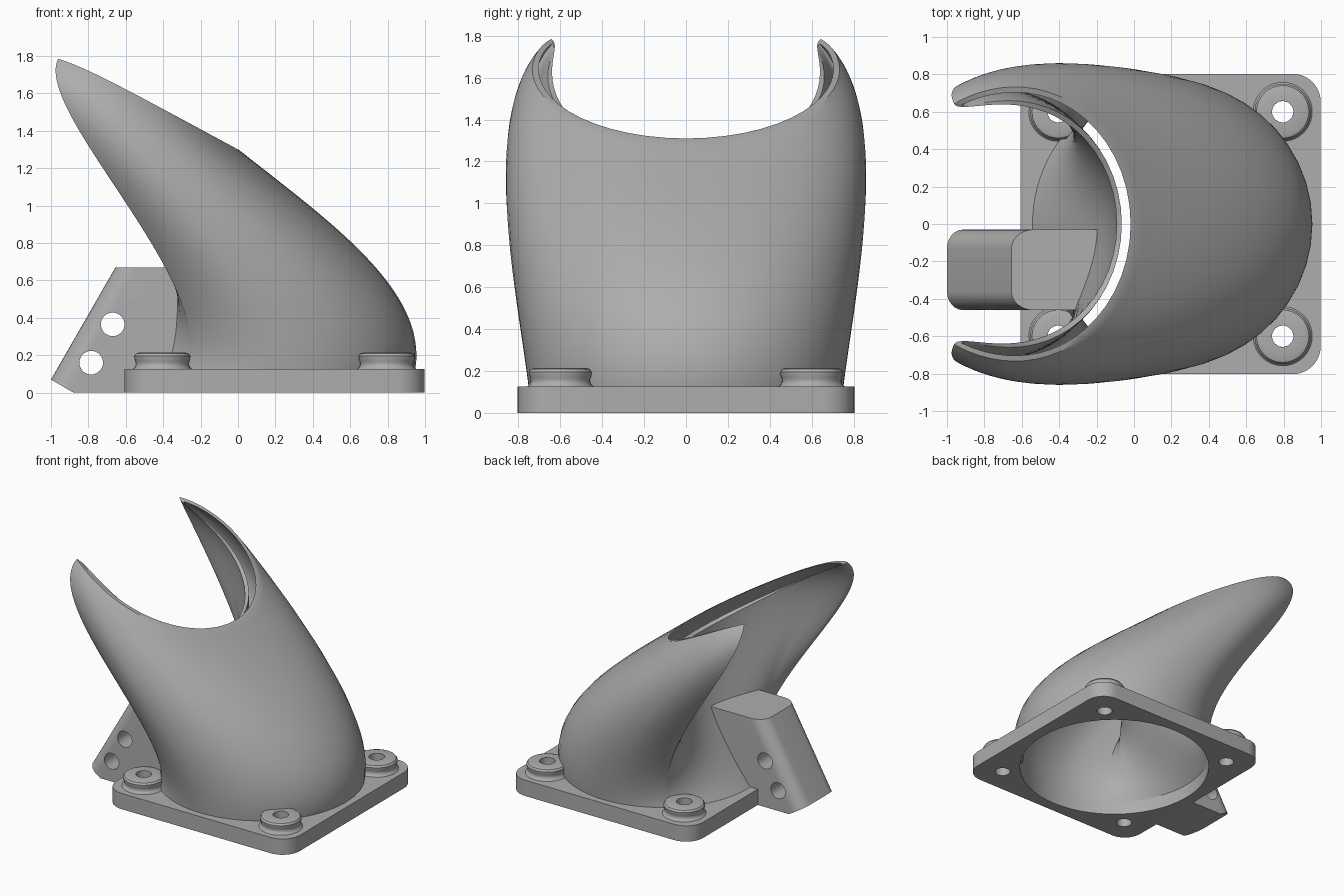
import bpy, bmesh
from math import sin, cos, pi, radians, sqrt
from mathutils import Vector

if "Cube" in bpy.data.objects:
    bpy.data.objects.remove(bpy.data.objects["Cube"], do_unlink=True)

GREY = (0.42, 0.42, 0.42, 1)
mat = bpy.data.materials.new("grey_plastic")
mat.use_nodes = True
mat.diffuse_color = GREY
mat.node_tree.nodes["Principled BSDF"].inputs["Base Color"].default_value = GREY

CX = 0.195          # centre of the base
PLATE_TOP = 0.125
SEG = 48            # steps along each side of the crescent
ROWS = 40


def finish(name, bm):
    bmesh.ops.recalc_face_normals(bm, faces=bm.faces)
    me = bpy.data.meshes.new(name)
    bm.to_mesh(me)
    bm.free()
    ob = bpy.data.objects.new(name, me)
    bpy.context.collection.objects.link(ob)
    me.materials.append(mat)
    return ob


def activate(ob):
    bpy.ops.object.select_all(action='DESELECT')
    ob.select_set(True)
    bpy.context.view_layer.objects.active = ob


def cut(ob, cutter):
    activate(ob)
    m = ob.modifiers.new("cut", 'BOOLEAN')
    m.operation = 'DIFFERENCE'
    m.solver = 'EXACT'
    m.object = cutter
    bpy.ops.object.modifier_apply(modifier=m.name)


def smooth(ob):
    activate(ob)
    bpy.ops.object.shade_smooth_by_angle(angle=radians(32))


def prism(name, points, direction):
    """Extrude a closed flat outline."""
    bm = bmesh.new()
    face = bm.faces.new([bm.verts.new(p) for p in points])
    ext = bmesh.ops.extrude_face_region(bm, geom=[face])
    bmesh.ops.translate(bm, vec=direction,
                        verts=[v for v in ext["geom"] if isinstance(v, bmesh.types.BMVert)])
    return finish(name, bm)


def drill(centre, radius, axis):
    """Round cutter along y or z."""
    pts = []
    for i in range(32):
        a, b = radius * cos(i * pi / 16), radius * sin(i * pi / 16)
        pts.append(Vector(centre) + Vector((a, b, 0) if axis == 'z' else (a, 0, b)))
    return prism("drill", pts, (0, 0, 1) if axis == 'z' else (0, 1, 0))


# Duct surface: each strand is a Bezier from the base circle to the crescent mouth
def strand(u, outer, base_r, mouth_r, width, sweep):
    theta = radians(130 * u) if outer else radians((180 - 50 * abs(u)) * (1 if u >= 0 else -1))
    phi = radians(sweep * u)
    ct, st, c, s = cos(theta), sin(theta), cos(phi), sin(phi)
    taper = 0 if outer else sqrt(max(0, 1 - u ** 4))
    r = mouth_r - width * taper
    p0 = Vector((CX + base_r * ct, base_r * st, PLATE_TOP - 0.015))
    # the inner lip sits a little lower than the outer lip; the tips are rounded down
    lip = 1.3 - 0.54 * (-0.62 + 0.86 * mouth_r * c) - 0.07 * taper - 0.035 * u ** 8
    p3 = Vector((-0.62 + 0.86 * r * c, r * s * (1 + 0.05 * u ** 8), lip))
    p1 = p0 + Vector((ct * (0.085 if ct > 0 else -0.36), 0.05 * st, 0.43))
    lean = 0.26 if c < 0 else (0.48 if outer else 0)
    bulge = 0.21 + 0.13 * u ** 4
    p2 = p3 + Vector((lean * c, bulge * s * (1 if outer else u * u), -0.38 + 0.06 * (1 - c)))
    line = []
    for i in range(ROWS + 1):
        t = i / ROWS
        k = 1 - t
        line.append(k ** 3 * p0 + 3 * k * k * t * p1 + 3 * k * t * t * p2 + t ** 3 * p3)
    return line


def loft(*dims):
    steps = [sin(pi / 2 * (2 * i / SEG - 1)) for i in range(SEG)]
    strands = [strand(u, True, *dims) for u in steps]
    strands += [strand(-u, False, *dims) for u in steps]
    return [list(row) for row in zip(*strands)]


def skin(bm, rows):
    for a, b in zip(rows, rows[1:]):
        for i in range(len(a)):
            j = (i + 1) % len(a)
            bm.faces.new((a[i], a[j], b[j], b[i]))


outside = loft(0.75, 0.73, 0.116, 123)
inside = loft(0.715, 0.70, 0.055, 120)

# Duct shell: up the outside, over the lip, down the inside
bm = bmesh.new()
rings = [[bm.verts.new(p) for p in row] for row in outside + inside[::-1]]
skin(bm, rings + rings[:1])
duct = finish("duct_shell", bm)

# Solid of the air passage, used to open the other parts
bm = bmesh.new()
start = [Vector((p.x, p.y, -0.05)) for p in inside[0]]
rings = [[bm.verts.new(p) for p in row] for row in [start] + inside]
skin(bm, rings)
bm.faces.new(rings[0])
bm.faces.new(rings[-1])
passage = finish("passage_cutter", bm)
passage.hide_render = True

# Base plate with rounded corners
HALF, ROUND = 0.803, 0.15
outline = []
for q in range(4):
    mid = q * pi / 2 + pi / 4
    kx, ky = (1 if cos(mid) > 0 else -1), (1 if sin(mid) > 0 else -1)
    for i in range(11):
        a = q * pi / 2 + i * pi / 20
        outline.append((CX + kx * (HALF - ROUND) + ROUND * cos(a),
                        ky * (HALF - ROUND) + ROUND * sin(a), 0))
plate = prism("base_plate", outline, (0, 0, PLATE_TOP))
cut(plate, passage)

# Screw bosses, turned from a profile
PROFILE = [(0.057, 0.11), (0.057, 0.215), (0.12, 0.215), (0.14, 0.209), (0.15, 0.195),
           (0.149, 0.18), (0.143, 0.165), (0.141, 0.15), (0.146, 0.137), (0.158, 0.125), (0.158, 0.11)]
bosses = []
for sx, side in ((-1, "right"), (1, "left")):
    for sy, end in ((-1, "front"), (1, "back")):
        x, y = CX + 0.6 * sx, 0.6 * sy
        hole = drill((x, y, -0.5), 0.057, 'z')
        cut(plate, hole)
        bpy.data.objects.remove(hole, do_unlink=True)
        bm = bmesh.new()
        rings = [[bm.verts.new((x + r * cos(k * pi / 20), y + r * sin(k * pi / 20), z))
                  for k in range(40)] for r, z in PROFILE]
        skin(bm, rings + rings[:1])
        boss = finish(f"screw_boss_{end}_{side}", bm)
        if sx < 0:
            cut(boss, passage)
        bosses.append(boss)

# Mounting arm: slanted block with rounded outer edges and two cross holes
Y0, Y1 = -0.46, -0.03
side_shape = [(-1, 0.07), (-0.655, 0.67), (-0.05, 0.67), (-0.05, 0), (-0.88, 0)]
arm = prism("mounting_arm", [(x, Y0, z) for x, z in side_shape], (0, Y1 - Y0, 0))
bm = bmesh.new()
bm.from_mesh(arm.data)
slanted = [e for e in bm.edges
           if abs(e.verts[0].co.y - e.verts[1].co.y) < 0.01
           and {round(v.co.z, 2) for v in e.verts} == {0.07, 0.67}]
bmesh.ops.bevel(bm, geom=slanted, offset=0.1, segments=8, profile=0.5, affect='EDGES')
bmesh.ops.recalc_face_normals(bm, faces=bm.faces)
bm.to_mesh(arm.data)
bm.free()
cut(arm, passage)
for x, z in ((-0.785, 0.16), (-0.67, 0.365)):
    hole = drill((x, -0.8, z), 0.063, 'y')
    cut(arm, hole)
    bpy.data.objects.remove(hole, do_unlink=True)

bpy.data.objects.remove(passage, do_unlink=True)
for ob in [duct, plate, arm] + bosses:
    smooth(ob)
